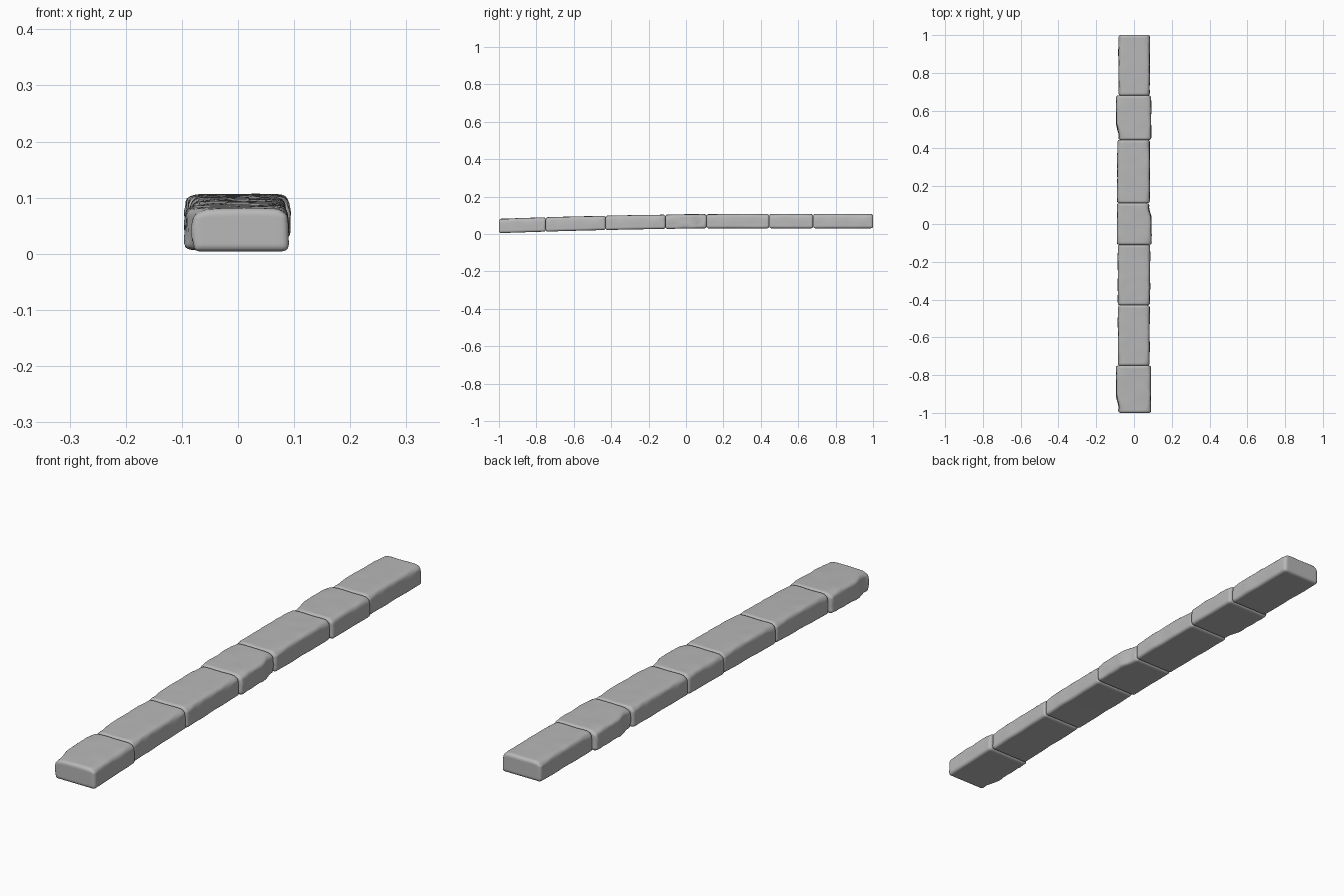
import bpy
import bmesh
from mathutils import Vector, noise

if "Cube" in bpy.data.objects:
    bpy.data.objects.remove(bpy.data.objects["Cube"], do_unlink=True)

grey = bpy.data.materials.new("grey_stone")
grey.use_nodes = True
grey.diffuse_color = (0.48, 0.48, 0.48, 1)
grey.node_tree.nodes["Principled BSDF"].inputs["Base Color"].default_value = (0.48, 0.48, 0.48, 1)

HEIGHT = 0.076


def smoothstep(a, b, t):
    t = max(0.0, min(1.0, (t - a) / (b - a)))
    return t * t * (3 - 2 * t)


def floor_height(y):
    # the row climbs gently from the front, then levels out
    t = min(1.0, (y + 1) / 1.15)
    return 0.004 + 0.026 * t * (1.6 - 0.6 * t)


def make_stone(name, y0, y1, left, right, turn, short):
    """A bevelled, worn block; turn = -1 spins the wear pattern half round."""
    length, width = y1 - y0, right - left
    size = Vector((width, length, HEIGHT))
    bm = bmesh.new()
    bmesh.ops.create_cube(bm, size=1)
    bmesh.ops.scale(bm, vec=size, verts=bm.verts)
    bmesh.ops.bevel(bm, geom=bm.edges[:], offset=0.011, segments=3,
                    profile=0.5, affect='EDGES')

    # slice into a fine net so that the wear has vertices to move
    for axis, count in enumerate((9, int(length / 0.016), 5)):
        normal = Vector((0, 0, 0))
        normal[axis] = 1
        for i in range(1, count):
            point = normal * size[axis] * (i / count - 0.5)
            bmesh.ops.bisect_plane(bm, geom=bm.verts[:] + bm.edges[:] + bm.faces[:],
                                   plane_co=point, plane_no=normal, dist=1e-5)

    seed = Vector((7, 3, 5)) if short else Vector((2, 9, 4))
    centre = Vector(((left + right) / 2, (y0 + y1) / 2, 0))
    for v in bm.verts:
        x, y, z = v.co.x * turn, v.co.y * turn, v.co.z
        u, w, h = 2 * x / width, 2 * y / length, 2 * z / HEIGHT
        p = Vector((x, y, z))
        broad = noise.noise(p * 18 + seed)
        fine = noise.noise(p * 50 + seed)
        # worn side edges, strongest along the top and at the ends
        edge = smoothstep(0.72, 1.0, abs(u))
        top = smoothstep(0.2, 1.0, h)
        end = smoothstep(0.6, 1.0, abs(w))
        dx = -0.003 * edge * top * (1 + fine) + 0.002 * edge * broad
        dz = -0.006 * edge * top * (0.4 + end) + 0.0015 * broad * top
        if short:
            # one flank bulges low down and tapers toward one end
            flank = smoothstep(0.3, 1.0, -u)
            dx -= 0.013 * flank * (1 - smoothstep(0.2, 0.75, -w))
            dx += 0.007 * flank * top + 0.005 * flank * fine
        x += dx if short and u < 0 else (dx if u > 0 else -dx)
        y += 0.0015 * fine * end * (1 - abs(w))
        v.co = Vector((x * turn, y * turn, z + dz)) + centre
        v.co.z += floor_height(v.co.y) + HEIGHT / 2

    bmesh.ops.recalc_face_normals(bm, faces=bm.faces[:])
    mesh = bpy.data.meshes.new(name)
    bm.to_mesh(mesh)
    bm.free()
    mesh.materials.append(grey)
    for face in mesh.polygons:
        face.use_smooth = True
    stone = bpy.data.objects.new(name, mesh)
    bpy.context.collection.objects.link(stone)


# row of stones from front to back: y range, x range, turn, short or long
joints = (-1.0, -0.75, -0.43, -0.11, 0.11, 0.445, 0.68, 1.0)
stones = (
    (-0.082, 0.09, 1, True),
    (-0.085, 0.083, 1, False),
    (-0.086, 0.085, 1, False),
    (-0.09, 0.08, -1, True),
    (-0.089, 0.084, -1, False),
    (-0.082, 0.091, 1, True),
    (-0.082, 0.084, 1, False),
)
for i, (left, right, turn, short) in enumerate(stones):
    kind = "short" if short else "long"
    make_stone(f"{kind}_curb_stone_{i + 1}", joints[i], joints[i + 1],
               left, right, turn, short)
